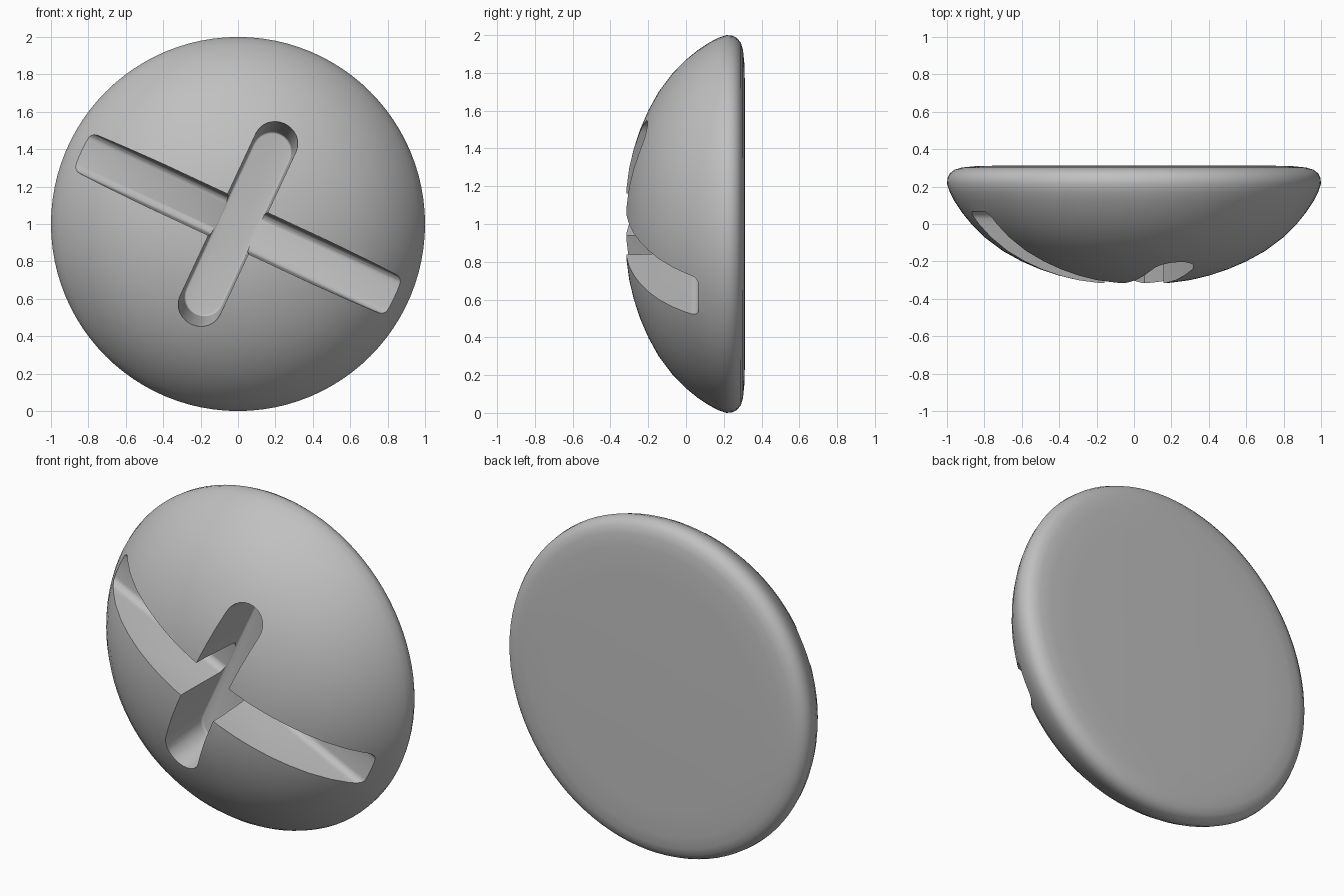
import bpy, bmesh, math
from mathutils import Matrix, Vector

cube = bpy.data.objects.get("Cube")
if cube:
    bpy.data.objects.remove(cube, do_unlink=True)

grey = bpy.data.materials.new("plain_grey")
grey.use_nodes = True
grey.diffuse_color = (0.53, 0.53, 0.53, 1)
grey.node_tree.nodes["Principled BSDF"].inputs["Base Color"].default_value = (0.53, 0.53, 0.53, 1)


def add_object(name, bm):
    bmesh.ops.remove_doubles(bm, verts=bm.verts, dist=1e-5)
    bmesh.ops.recalc_face_normals(bm, faces=bm.faces)
    mesh = bpy.data.meshes.new(name)
    bm.to_mesh(mesh)
    bm.free()
    mesh.materials.append(grey)
    obj = bpy.data.objects.new(name, mesh)
    bpy.context.collection.objects.link(obj)
    return obj


def loft(name, rings, transform):
    """Closed solid through equal-length rings of points."""
    bm = bmesh.new()
    loops = [[bm.verts.new(transform @ Vector(p)) for p in ring] for ring in rings]
    n = len(loops[0])
    for a, b in zip(loops, loops[1:]):
        for i in range(n):
            j = (i + 1) % n
            bm.faces.new((a[i], a[j], b[j], b[i]))
    bm.faces.new(loops[0])
    bm.faces.new(loops[-1])
    return add_object(name, bm)


def slot_ring(half_length, half_width, y, steps=12):
    """Round-ended slot outline at one depth."""
    points = []
    for side in (1, -1):
        for i in range(steps + 1):
            a = math.pi * (i / steps - 0.5)
            points.append((side * (half_length - half_width + half_width * math.cos(a)),
                           y, side * half_width * math.sin(a)))
    return points


def slot_cutter(name, half_length, half_width, floor, fillet, end_taper, angle):
    # walls lean in slightly and round into the floor
    rings = [slot_ring(half_length, half_width, -0.6),
             slot_ring(half_length, half_width, -0.24),
             slot_ring(half_length - end_taper, half_width - 0.01, floor - fillet)]
    for i in range(1, 5):
        a = i * math.pi / 8
        inset = fillet * (1 - math.cos(a))
        rings.append(slot_ring(half_length - end_taper - inset, half_width - 0.01 - inset,
                               floor - fillet * (1 - math.sin(a))))
    cutter = loft(name, rings, Matrix.Translation((0, 0, 1)) @ Matrix.Rotation(angle, 4, 'Y'))
    cutter.hide_render = True
    return cutter


# Domed head: radius and depth profile turned around the y axis
profile = [(0.005, -0.32), (0.1, -0.319), (0.2, -0.314), (0.3, -0.3), (0.4, -0.276),
           (0.5, -0.243), (0.6, -0.2), (0.7, -0.145), (0.8, -0.07), (0.87, 0.0),
           (0.92, 0.062), (0.96, 0.122), (0.985, 0.17), (1.0, 0.215), (0.997, 0.245),
           (0.985, 0.27), (0.96, 0.29), (0.92, 0.302), (0.85, 0.309), (0.7, 0.313)]
turns = [i * math.tau / 96 for i in range(96)]
head = loft("domed_head",
            [[(r * math.cos(a), y, r * math.sin(a)) for a in turns] for r, y in profile],
            Matrix.Translation((0, 0, 1)))

# Cross recess: long open slot and short round-ended slot
tilt = math.radians(25)
cutters = [slot_cutter("long_slot_cutter", 1.3, 0.122, 0.067, 0.04, 0.0, tilt),
           slot_cutter("short_slot_cutter", 0.6, 0.118, 0.07, 0.012, 0.065, tilt + math.pi / 2)]
bpy.context.view_layer.objects.active = head
for cutter in cutters:
    cut = head.modifiers.new(cutter.name, 'BOOLEAN')
    cut.operation = 'DIFFERENCE'
    cut.solver = 'EXACT'
    cut.object = cutter
    bpy.ops.object.modifier_apply(modifier=cut.name)
for cutter in cutters:
    bpy.data.objects.remove(cutter, do_unlink=True)

# Smooth shading with crisp recess edges
bpy.ops.object.select_all(action='DESELECT')
head.select_set(True)
bpy.ops.object.shade_smooth_by_angle(angle=math.radians(35))
